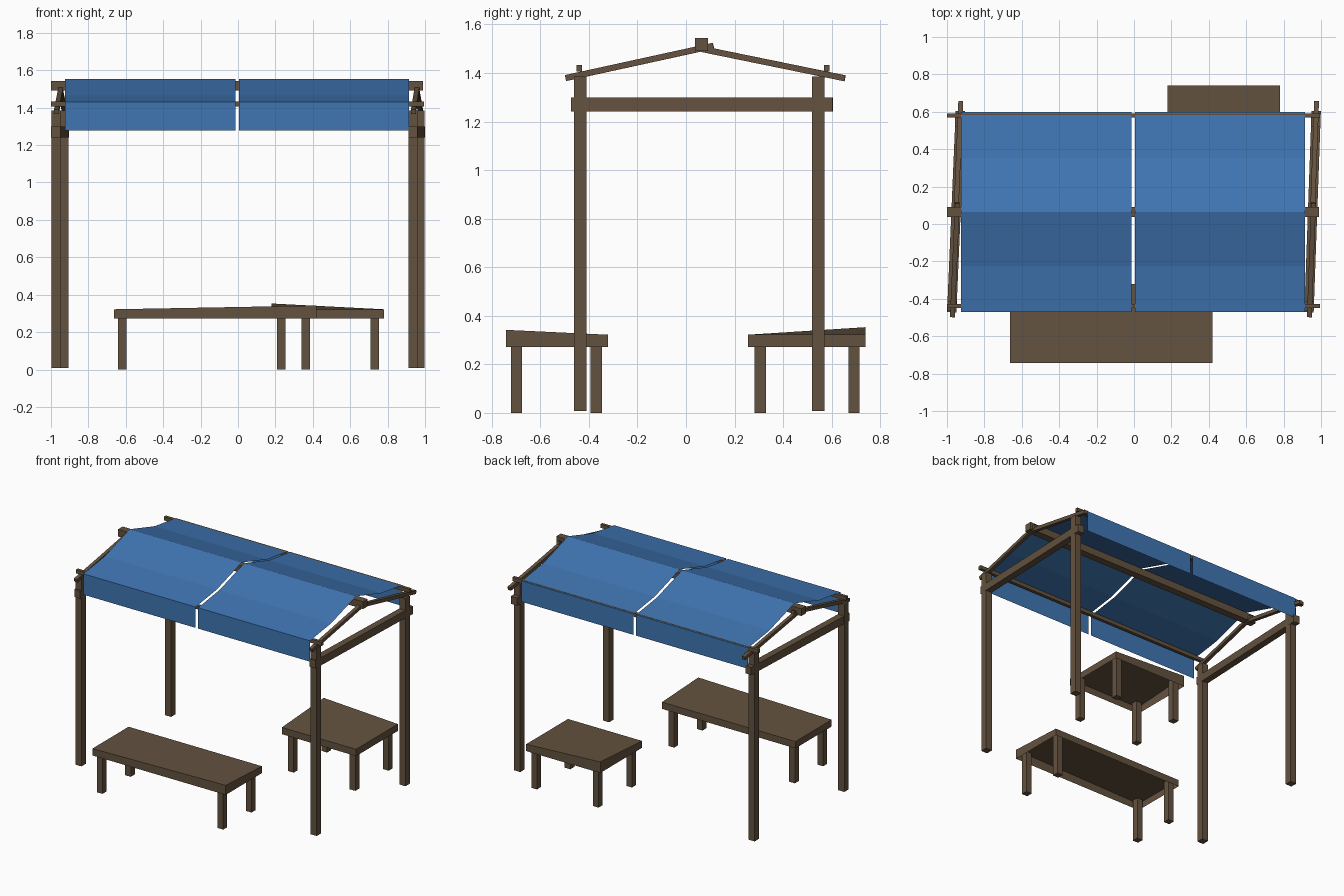
import bpy, bmesh
from mathutils import Vector, Matrix

if "Cube" in bpy.data.objects:
    bpy.data.objects.remove(bpy.data.objects["Cube"])


def material(name, rgb):
    m = bpy.data.materials.new(name)
    m.diffuse_color = (*rgb, 1)
    m.use_nodes = True
    m.node_tree.nodes["Principled BSDF"].inputs["Base Color"].default_value = m.diffuse_color
    return m


WOOD = material("brown wood", (0.127, 0.085, 0.05))
CLOTH = material("blue cloth", (0.05, 0.18, 0.45))


def finish(bm, name, mat):
    me = bpy.data.meshes.new(name)
    bm.to_mesh(me)
    bm.free()
    me.materials.append(mat)
    ob = bpy.data.objects.new(name, me)
    bpy.context.collection.objects.link(ob)
    return ob


def beam(name, p, q, w, h):
    """Square timber from p to q; w = sideways width, h = height."""
    p, q = Vector(p), Vector(q)
    d = (q - p).normalized()
    ref = Vector((0, 1, 0)) if abs(d.z) > 0.9 else Vector((0, 0, 1))
    side = d.cross(ref).normalized()
    up = side.cross(d)
    rot = Matrix((side, d, up)).transposed().to_4x4()
    bm = bmesh.new()
    bmesh.ops.create_cube(bm, size=1, matrix=Matrix.Translation((p + q) / 2) @ rot
                          @ Matrix.Diagonal((w, (q - p).length, h, 1)))
    return finish(bm, name, WOOD)


# End frames: two posts, a slightly skewed tie beam and two rafters each
for label, xf, xb in (("left", -0.973, -0.931), ("right", 0.937, 0.972)):
    def along(y):
        return xf + (xb - xf) * (y + 0.436) / 0.98

    for end, x, y in (("front", xf, -0.436), ("back", xb, 0.544)):
        beam(f"{label}_{end}_post", (x, y, 0.008), (x, y, 1.385), 0.05, 0.051)
    beam(f"{label}_tie_beam", (along(-0.472), -0.472, 1.27),
         (along(0.604), 0.604, 1.27), 0.05, 0.057)
    rx = 0.005 if label == "left" else 0.003
    beam(f"{label}_front_rafter", (along(-0.496) + rx, -0.496, 1.379),
         (along(0.113) + rx, 0.113, 1.512), 0.026, 0.025)
    beam(f"{label}_back_rafter", (along(0.064), 0.064, 1.499),
         (along(0.655), 0.655, 1.378), 0.026, 0.025)

# Ridge beam and eave rails
beam("ridge_beam", (-1.0, 0.064, 1.517), (0.99, 0.064, 1.517), 0.053, 0.053)
for end, y in (("front", -0.439), ("back", 0.58)):
    beam(f"{end}_eave_rail", (-1.0, y, 1.42), (0.995, y, 1.42), 0.022, 0.027)

# Two cloth sheets draped over the ridge and rails
PROFILE = [(-0.471, 1.278), (-0.471, 1.431), (-0.225, 1.466), (0.064, 1.554),
           (0.354, 1.465), (0.6, 1.431), (0.6, 1.278)]
for label, x0, x1 in (("left", -0.925, -0.014), ("right", 0.006, 0.914)):
    bm = bmesh.new()
    rows = [[bm.verts.new((x, y, z)) for x in (x0, x1)] for y, z in PROFILE]
    for a, b in zip(rows, rows[1:]):
        bm.faces.new((a[0], a[1], b[1], b[0]))
    finish(bm, f"{label}_awning_cloth", CLOTH)


# Tables: open-bottomed top with one warped corner, four legs
def table(name, x0, x1, y0, y1, raised, lift, legs_x, legs_y):
    bm = bmesh.new()
    corners = [(x0, y0), (x1, y0), (x1, y1), (x0, y1)]
    low = [bm.verts.new((x, y, 0.272)) for x, y in corners]
    top = [bm.verts.new((x, y, 0.322 + (lift if i == raised else 0)))
           for i, (x, y) in enumerate(corners)]
    for i in range(4):
        j = (i + 1) % 4
        bm.faces.new((low[i], low[j], top[j], top[i]))
    bm.faces.new(top)
    finish(bm, f"{name}_top", WOOD)
    for i, x in enumerate(legs_x):
        for j, y in enumerate(legs_y):
            beam(f"{name}_leg_{i}{j}", (x, y, 0), (x, y, 0.315), 0.046, 0.047)


table("front_table", -0.663, 0.42, -0.742, -0.322, 1, 0.02,
      (-0.618, 0.362), (-0.698, -0.37))
table("back_table", 0.178, 0.78, 0.255, 0.74, 3, 0.031,
      (0.232, 0.732), (0.305, 0.692))
